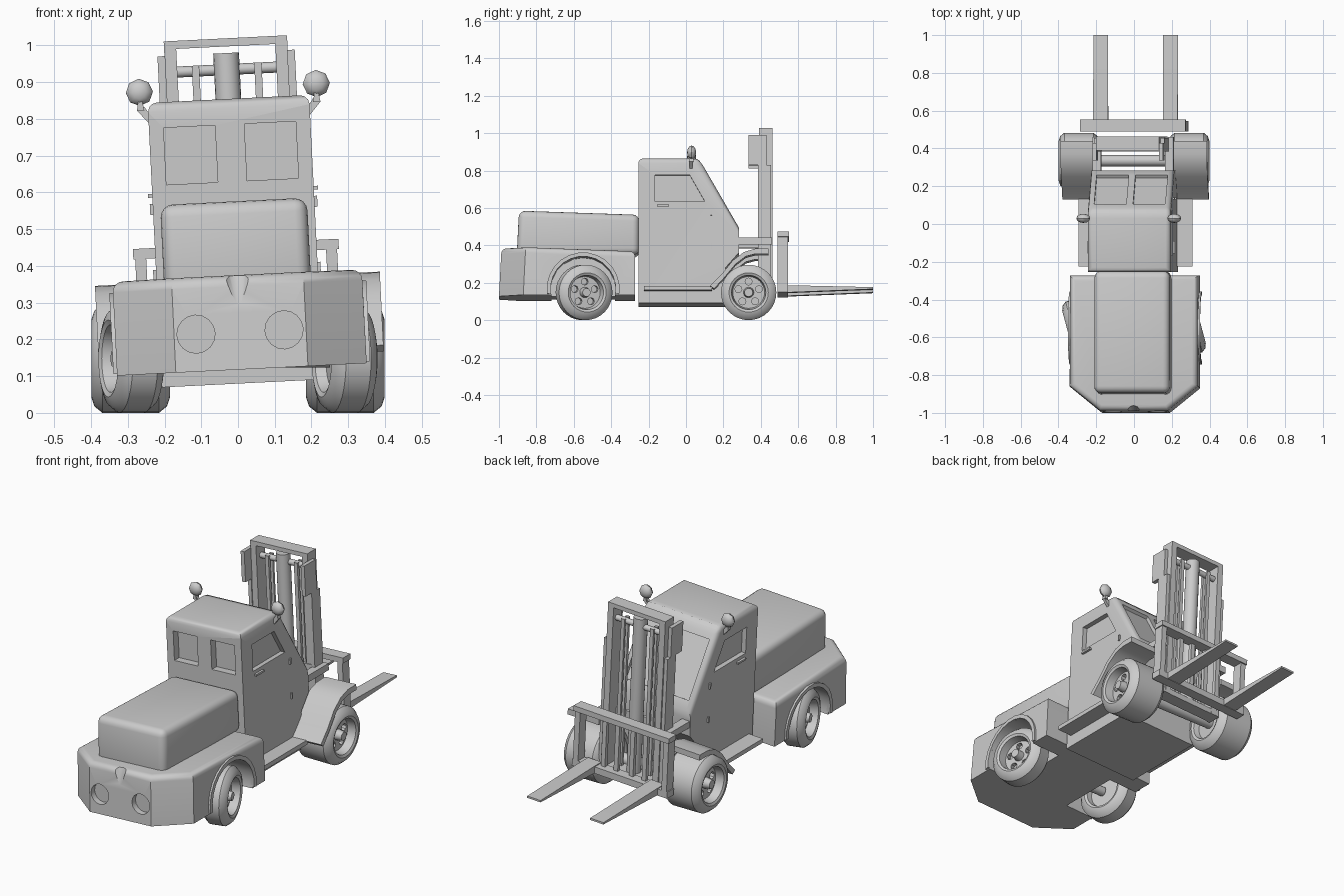
import bpy, bmesh, math
from mathutils import Matrix, Vector

if "Cube" in bpy.data.objects:
    bpy.data.objects.remove(bpy.data.objects["Cube"])

# The whole body leans about 3 degrees over its wheels
PIV = Vector((0, 0, 0.33))
ROLL = Matrix.Translation(PIV) @ Matrix.Rotation(-0.05, 4, 'Y') @ Matrix.Translation(-PIV)


def finish(name, bm, mat=ROLL, bev=0, cutters=(), segs=3, limit=40):
    """Turn a bmesh into an object, bevel it, cut it and smooth it."""
    bmesh.ops.recalc_face_normals(bm, faces=bm.faces)
    bm.transform(mat)
    me = bpy.data.meshes.new(name)
    bm.to_mesh(me)
    bm.free()
    ob = bpy.data.objects.new(name, me)
    bpy.context.collection.objects.link(ob)
    bpy.ops.object.select_all(action='DESELECT')
    ob.select_set(True)
    bpy.context.view_layer.objects.active = ob
    if bev:
        m = ob.modifiers.new("bevel", 'BEVEL')
        m.width, m.segments, m.limit_method = bev, segs, 'ANGLE'
        m.angle_limit = math.radians(limit)
        bpy.ops.object.modifier_apply(modifier=m.name)
    for c in cutters:
        cut = finish("cutter", c, mat)
        bpy.ops.object.select_all(action='DESELECT')
        ob.select_set(True)
        bpy.context.view_layer.objects.active = ob
        m = ob.modifiers.new("cut", 'BOOLEAN')
        m.operation, m.object, m.solver = 'DIFFERENCE', cut, 'EXACT'
        bpy.ops.object.modifier_apply(modifier=m.name)
        bpy.data.objects.remove(cut)
    bpy.ops.object.shade_smooth_by_angle(angle=math.radians(35))
    return ob


def prism(pts, axis, a, b):
    """Extrude a 2D outline along an axis from a to b."""
    place = {'x': lambda p, t: (t, p[0], p[1]),
             'y': lambda p, t: (p[0], t, p[1]),
             'z': lambda p, t: (p[0], p[1], t)}[axis]
    bm = bmesh.new()
    f = bm.faces.new([bm.verts.new(place(p, a)) for p in pts])
    r = bmesh.ops.extrude_face_region(bm, geom=[f])
    d = Vector(place((0, 0), b - a))
    bmesh.ops.translate(bm, vec=d, verts=[v for v in r['geom'] if isinstance(v, bmesh.types.BMVert)])
    return bm


def block(x0, x1, y0, y1, z0, z1):
    return prism([(x0, y0), (x1, y0), (x1, y1), (x0, y1)], 'z', z0, z1)


def arc(cx, cy, r, n, a0=0.0, a1=360.0, closed=True):
    k = n if closed else n - 1
    return [(cx + r * math.cos(math.radians(a0 + (a1 - a0) * i / k)),
             cy + r * math.sin(math.radians(a0 + (a1 - a0) * i / k))) for i in range(n)]


# Engine body with chamfered nose, wheel wells, lamp holes and a small nose notch
outline = [(-0.18, -1.0), (0.18, -1.0), (0.34, -0.87), (0.34, -0.272), (-0.34, -0.272), (-0.34, -0.87)]
hull = prism(outline, 'z', 0.118, 0.37)
for v in hull.verts:
    if v.co.z > 0.3:
        v.co.z = 0.375 if v.co.y < -0.8 else 0.352
        v.co.y += 0.012 if v.co.y < -0.8 else 0
bmesh.ops.bevel(hull, geom=[e for e in hull.edges if all(v.co.z > 0.3 for v in e.verts)],
                offset=0.03, segments=4, profile=0.5, affect='EDGES')
notch = bmesh.new()
bmesh.ops.create_cone(notch, segments=12, radius1=0.0, radius2=0.045, depth=0.12, cap_ends=True,
                      matrix=Matrix.Translation((0, -1.0, 0.33)))
cuts = [notch]
for s in (-1, 1):
    cuts.append(prism(arc(-0.55, 0.15, 0.175, 20), 'x', s * 0.17, s * 0.5))
    cuts.append(prism(arc(s * 0.12, 0.22, 0.052, 16), 'y', -1.05, -0.965))
finish("engine_body", hull, cutters=cuts)

# Hood
hood = block(-0.2, 0.2, -0.905, -0.25, 0.34, 0.55)
for v in hood.verts:
    if v.co.z > 0.5:
        v.co.z = 0.577 if v.co.y < -0.5 else 0.555
        v.co.y += 0.012 if v.co.y < -0.5 else 0
finish("hood", hood, bev=0.035, segs=4)

# Cab with recessed windows
side = [(-0.255, 0.08), (0.212, 0.08), (0.212, 0.27), (0.283, 0.35), (0.283, 0.485),
        (0.078, 0.84), (0.055, 0.855), (-0.255, 0.855)]
cab = prism(side, 'x', -0.22, 0.22)
bmesh.ops.bevel(cab, geom=[e for e in cab.edges if all(v.co.z > 0.8 for v in e.verts)
                           or (all(v.co.z > 0.4 and v.co.y > 0.05 for v in e.verts)
                               and abs(e.verts[0].co.z - e.verts[1].co.z) > 0.1)],
                offset=0.025, segments=3, profile=0.5, affect='EDGES')
d, n, top = Vector((0.501, -0.865)), Vector((-0.865, -0.501)), Vector((0.08, 0.837))
shield = [top + d * t + n * o for t, o in ((0.05, -0.03), (0.36, -0.03), (0.36, 0.018), (0.05, 0.018))]
cuts = []
for s in (-1, 1):
    cuts.append(prism(shield, 'x', s * 0.018, s * 0.188))
    cuts.append(block(min(s * 0.04, s * 0.18), max(s * 0.04, s * 0.18), -0.3, -0.215, 0.63, 0.785))
    cuts.append(prism([(-0.165, 0.625), (0.10, 0.625), (0.02, 0.765), (-0.165, 0.765)],
                      'x', s * 0.195, s * 0.26))
finish("cab", cab, cutters=cuts)

for s in (-1, 1):
    # Door handle and hinges
    finish("door_handle", block(s * 0.215, s * 0.232, -0.155, -0.09, 0.597, 0.607))
    for z in (0.37, 0.55):
        finish("door_hinge", block(s * 0.215, s * 0.228, 0.13, 0.14, z, z + 0.03))
    # Running board and swept fender
    finish("running_board", block(s * 0.21, s * 0.302, -0.225, 0.14, 0.145, 0.168))
    sweep = [(0.13, 0.165), (0.19, 0.225), (0.25, 0.3), (0.31, 0.345), (0.37, 0.363), (0.44, 0.365)]
    under = [(0.44, 0.335), (0.37, 0.335), (0.32, 0.322), (0.265, 0.28), (0.205, 0.208), (0.15, 0.148)]
    finish("fender", prism(sweep + under, 'x', s * 0.205, s * 0.388))
    # Wheel arch lip
    lip = arc(-0.55, 0.15, 0.195, 14, -8, 188, False) + arc(-0.55, 0.15, 0.174, 14, 188, -8, False)
    finish("arch_lip", prism(lip, 'x', s * 0.33, s * 0.35))
    # Roof lamp with stalk and bracket
    lamp = bmesh.new()
    bmesh.ops.create_uvsphere(lamp, u_segments=8, v_segments=6, radius=0.037,
                              matrix=Matrix.Translation((s * 0.241, 0.03, 0.885)) @
                              Matrix.Diagonal((1, 0.65, 1, 1)) @ Matrix.Rotation(math.pi / 2, 4, 'X'))
    finish("roof_lamp", lamp)
    finish("lamp_stalk", prism([(s * 0.23, 0.835), (s * 0.25, 0.835), (s * 0.245, 0.865), (s * 0.235, 0.865)],
                               'y', 0.015, 0.04))
    finish("lamp_bracket", prism([(s * 0.205, 0.81), (s * 0.219, 0.80), (s * 0.25, 0.835), (s * 0.23, 0.845)],
                                 'y', 0.02, 0.035))

# Lift mast: rails, cylinder, chains, guards and tie arms
for s in (-1, 1):
    finish("inner_rail", block(s * 0.135, s * 0.168, 0.39, 0.462, 0.12, 1.0))
    finish("outer_rail", block(s * 0.168, s * 0.187, 0.385, 0.455, 0.12, 0.82))
    finish("rail_guard", block(s * 0.166, s * 0.187, 0.335, 0.43, 0.82, 0.98))
    finish("tilt_arm", block(s * 0.17, s * 0.215, 0.27, 0.46, 0.395, 0.43))
    finish("lift_chain", block(s * 0.075, s * 0.095, 0.405, 0.42, 0.14, 0.95))
    finish("chain_return", block(s * 0.075, s * 0.095, 0.44, 0.452, 0.14, 0.95))
finish("mast_top", block(-0.168, 0.168, 0.39, 0.462, 0.998, 1.02))
finish("mast_foot", block(-0.18, 0.18, 0.39, 0.46, 0.12, 0.15))
finish("mast_middle", block(-0.18, 0.18, 0.385, 0.40, 0.40, 0.44))
finish("chain_roller", prism(arc(0.43, 0.935, 0.015, 12), 'x', -0.135, 0.135))
finish("lift_cylinder", prism(arc(0, 0.425, 0.035, 20), 'z', 0.13, 0.98))

# Fork carriage and forks
finish("carriage_top", block(-0.28, 0.28, 0.49, 0.552, 0.432, 0.46))
finish("carriage_bottom", block(-0.28, 0.28, 0.49, 0.545, 0.135, 0.17))
for s in (-1, 1):
    finish("carriage_post", block(s * 0.245, s * 0.275, 0.49, 0.545, 0.135, 0.44))
    for x in (0.045, 0.12):
        finish("carriage_bar", block(s * x - 0.012, s * x + 0.012, 0.495, 0.515, 0.15, 0.44))
    finish("fork", prism([(0.49, 0.137), (0.55, 0.137), (1.0, 0.155), (1.0, 0.165), (0.55, 0.175), (0.49, 0.175)],
                         'x', s * 0.146, s * 0.224))


def wheel(name, mat, h):
    """Lathe a tyre with a dished rim, pocketed between its spokes; outside faces +x."""
    prof = [(h - 0.012, 0), (h - 0.012, 0.022), (h - 0.05, 0.028), (h - 0.05, 0.085), (h - 0.006, 0.092),
            (h, 0.105), (h - 0.008, 0.13), (h - 0.03, 0.148), (-h + 0.03, 0.148), (-h + 0.008, 0.13),
            (-h, 0.105), (-h + 0.006, 0.092), (-h + 0.035, 0.085), (-h + 0.035, 0)]
    bm = bmesh.new()
    vs = [bm.verts.new((a, 0, r)) for a, r in prof]
    es = [bm.edges.new(p) for p in zip(vs, vs[1:])]
    bmesh.ops.spin(bm, geom=vs + es, axis=(1, 0, 0), cent=(0, 0, 0), steps=32, angle=math.tau, use_duplicate=False)
    bmesh.ops.remove_doubles(bm, verts=bm.verts, dist=1e-4)
    holes = [prism(arc(*arc(0, 0, 0.058, 5, 90, 450)[i], 0.019, 8), 'x', h - 0.075, h - 0.04) for i in range(5)]
    finish(name, bm, mat, cutters=holes)


# Fixed drive wheels and steered wheels
for s in (-1, 1):
    face = Matrix.Rotation(0 if s > 0 else math.pi, 4, 'Z')
    wheel("drive_wheel", Matrix.Translation((s * 0.292, 0.335, 0.148)) @ face, 0.107)
    wheel("steer_wheel", Matrix.Translation((s * 0.29, -0.545, 0.148)) @
          Matrix.Rotation(math.radians(15), 4, 'Z') @ face, 0.065)
finish("drive_axle", prism(arc(0.335, 0.148, 0.03, 12), 'x', -0.22, 0.22), Matrix())
finish("steer_axle", prism(arc(-0.545, 0.148, 0.025, 12), 'x', -0.25, 0.25), Matrix())
